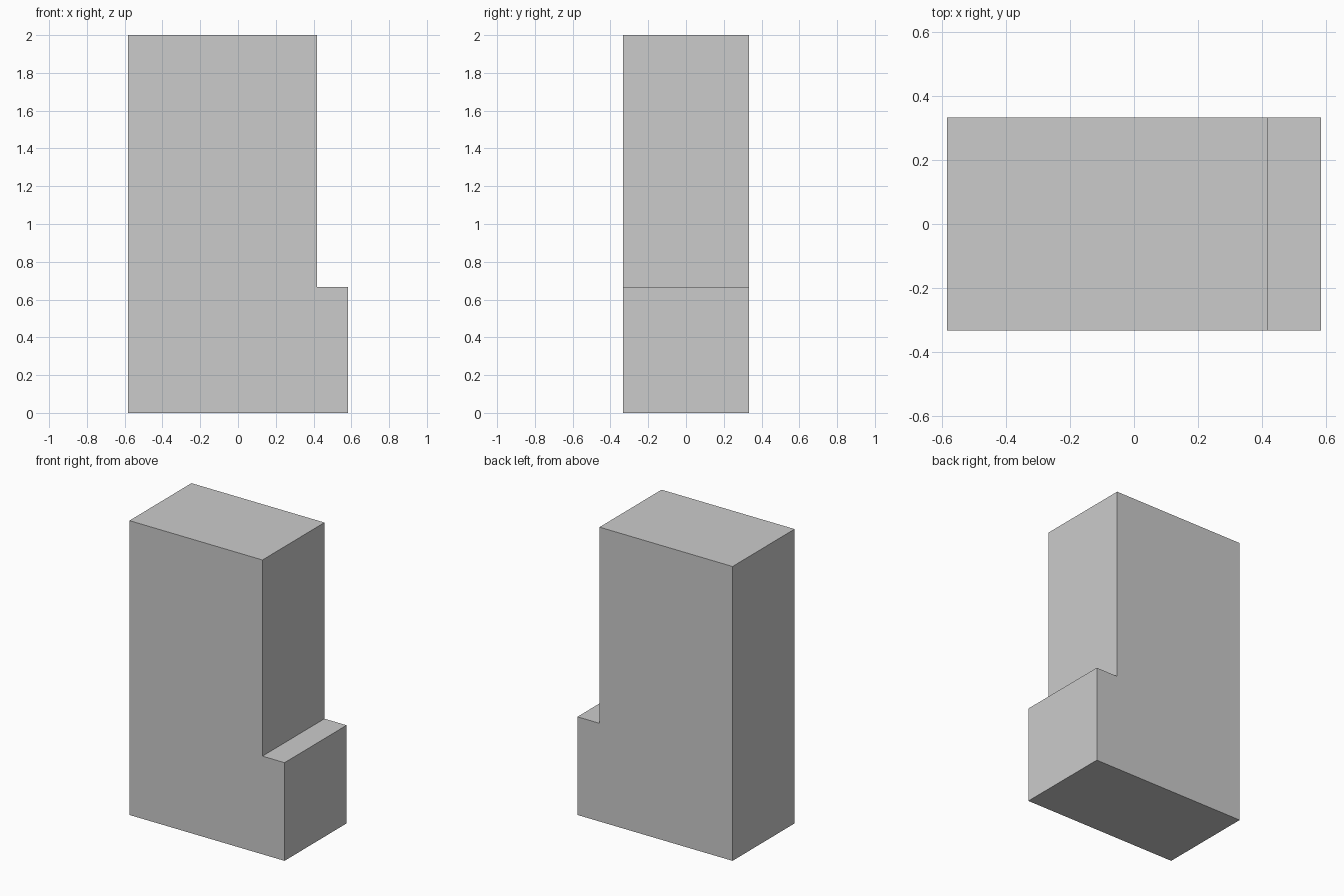
import bpy, bmesh

if "Cube" in bpy.data.objects:
    bpy.data.objects.remove(bpy.data.objects["Cube"])

# L-shaped side profile (x, z) and half depth
PROFILE = [(-0.583, 0), (0.583, 0), (0.583, 0.667),
           (0.417, 0.667), (0.417, 2), (-0.583, 2)]
HALF_DEPTH = 0.333

# Stepped block: profile extruded from front to back
bm = bmesh.new()
front = bm.faces.new([bm.verts.new((x, -HALF_DEPTH, z)) for x, z in PROFILE])
result = bmesh.ops.extrude_face_region(bm, geom=[front], use_keep_orig=True)
back_verts = [g for g in result["geom"] if isinstance(g, bmesh.types.BMVert)]
bmesh.ops.translate(bm, verts=back_verts, vec=(0, 2 * HALF_DEPTH, 0))
bmesh.ops.recalc_face_normals(bm, faces=bm.faces)

mesh = bpy.data.meshes.new("stepped_block")
bm.to_mesh(mesh)
bm.free()
block = bpy.data.objects.new("stepped_block", mesh)
bpy.context.collection.objects.link(block)
